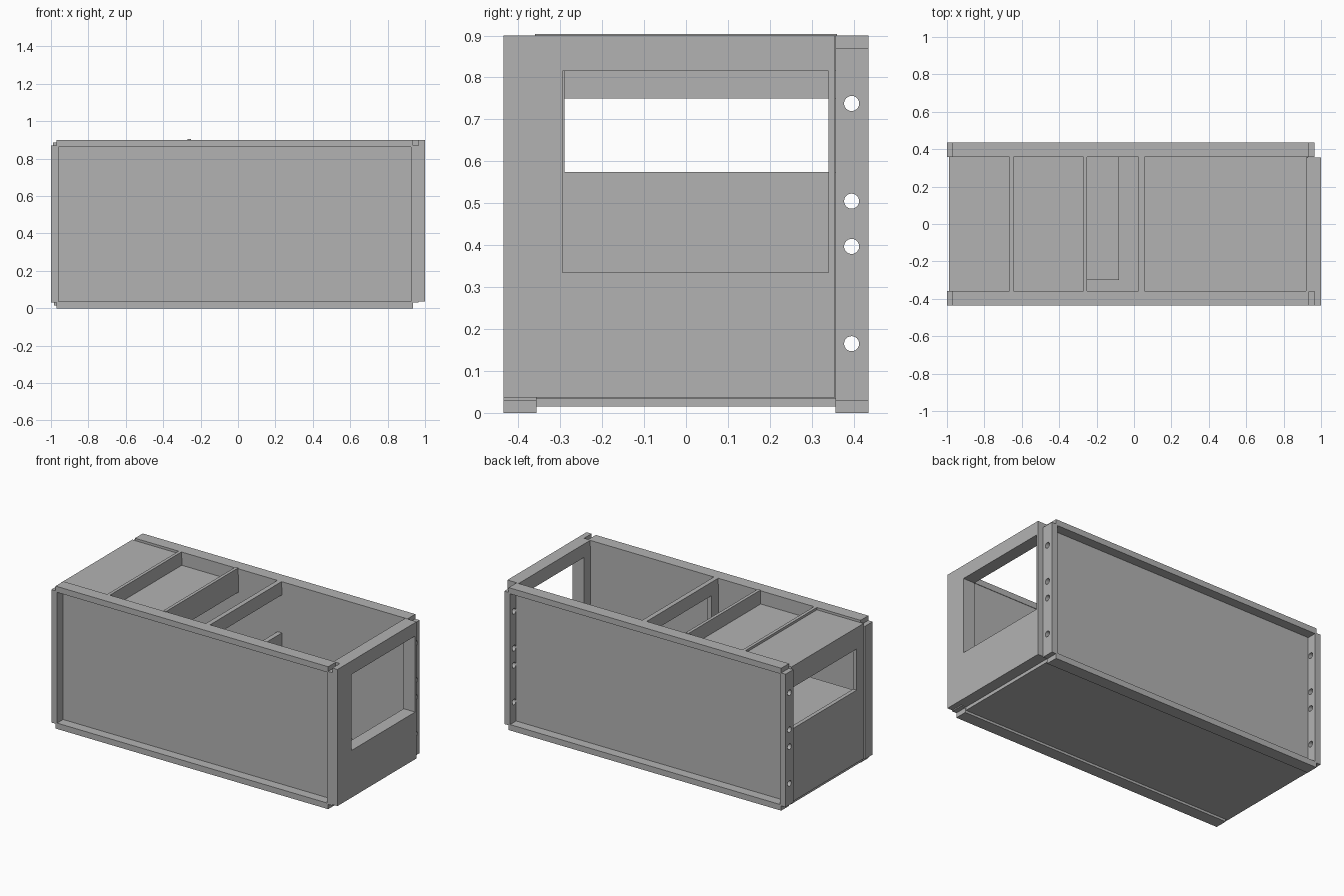
import bpy
import math

cube = bpy.data.objects.get("Cube")
if cube:
    bpy.data.objects.remove(cube, do_unlink=True)

grey = bpy.data.materials.new("plain grey")
grey.use_nodes = True
COLOUR = (0.45, 0.45, 0.45, 1)
grey.diffuse_color = COLOUR
grey.node_tree.nodes["Principled BSDF"].inputs["Base Color"].default_value = COLOUR


def box(name, x, y, z):
    """Box from its (low, high) range on each axis."""
    bpy.ops.mesh.primitive_cube_add(size=1)
    ob = bpy.context.object
    ob.name = name
    ob.location = [(a + b) / 2 for a, b in (x, y, z)]
    ob.scale = [b - a for a, b in (x, y, z)]
    bpy.ops.object.transform_apply(location=True, rotation=False, scale=True)
    ob.data.materials.append(grey)
    return ob


def cut(ob, cutter):
    """Subtract the cutter and throw it away."""
    mod = ob.modifiers.new("opening", "BOOLEAN")
    mod.operation = "DIFFERENCE"
    mod.solver = "EXACT"
    mod.object = cutter
    bpy.context.view_layer.objects.active = ob
    bpy.ops.object.modifier_apply(modifier=mod.name)
    bpy.data.objects.remove(cutter, do_unlink=True)


INNER, OUTER, TOP = 0.36, 0.435, 0.9
ACROSS = (-INNER, INNER)

# Long walls, each with a projecting rim of rails and corner posts
for side, s in (("front", -1), ("back", 1)):
    rim = sorted((s * (INNER - 0.003), s * OUTER))
    wall = sorted((s * INNER, s * 0.375))
    box(side + "_wall", (-0.97, 0.935), wall, (0.02, TOP - 0.005))
    box(side + "_bottom_rail", (-0.97, 0.935), rim, (0, 0.037))
    box(side + "_top_rail", (-0.97, 0.935), rim, (TOP - 0.037, TOP))
    for end, x in (("left", (0.925, 0.965)), ("right", (-1, -0.96))):
        post = box(f"{side}_{end}_post", x, rim, (0.03, 0.87))
        if side == "back":
            for z in (0.165, 0.397, 0.505, 0.738):
                bpy.ops.mesh.primitive_cylinder_add(
                    vertices=24, radius=0.018, depth=0.2,
                    location=(sum(x) / 2, 0.395, z), rotation=(0, math.pi / 2, 0))
                cut(post, bpy.context.object)

# Floor
box("floor", (-0.985, 0.93), ACROSS, (0.015, 0.036))

# Thick end wall with a large window and a front flange
thick_end = box("thick_end_wall", (0.92, 1), (-INNER, 0.355), (0.037, TOP))
cut(thick_end, box("cutter", (0.8, 1.1), (-0.295, 0.34), (0.335, 0.815)))
box("thick_end_flange", (0.965, 1), (-OUTER, -INNER), (0.037, TOP))

# Thin end wall with a shallow window
thin_end = box("thin_end_wall", (-0.99, -0.965), ACROSS, (0.03, 0.885))
cut(thin_end, box("cutter", (-1.1, -0.9), (-0.29, 0.345), (0.49, 0.75)))

# Dividing wall with an opening that reaches the back wall
divider = box("divider", (0.025, 0.055), ACROSS, (0.036, TOP))
cut(divider, box("cutter", (-0.05, 0.1), (-0.29, 0.4), (0.575, 0.815)))

# Cross beams, lids and inner shelf
box("outer_cross_beam", (-0.665, -0.645), ACROSS, (0.75, TOP))
box("inner_cross_beam", (-0.27, -0.25), ACROSS, (0.75, TOP + 0.004))
box("end_lid", (-0.965, -0.665), ACROSS, (0.865, 0.885))
box("middle_lid", (-0.645, -0.27), ACROSS, (0.795, 0.815))
box("inner_shelf", (-0.965, -0.08), (-0.3, INNER), (0.45, 0.48))
